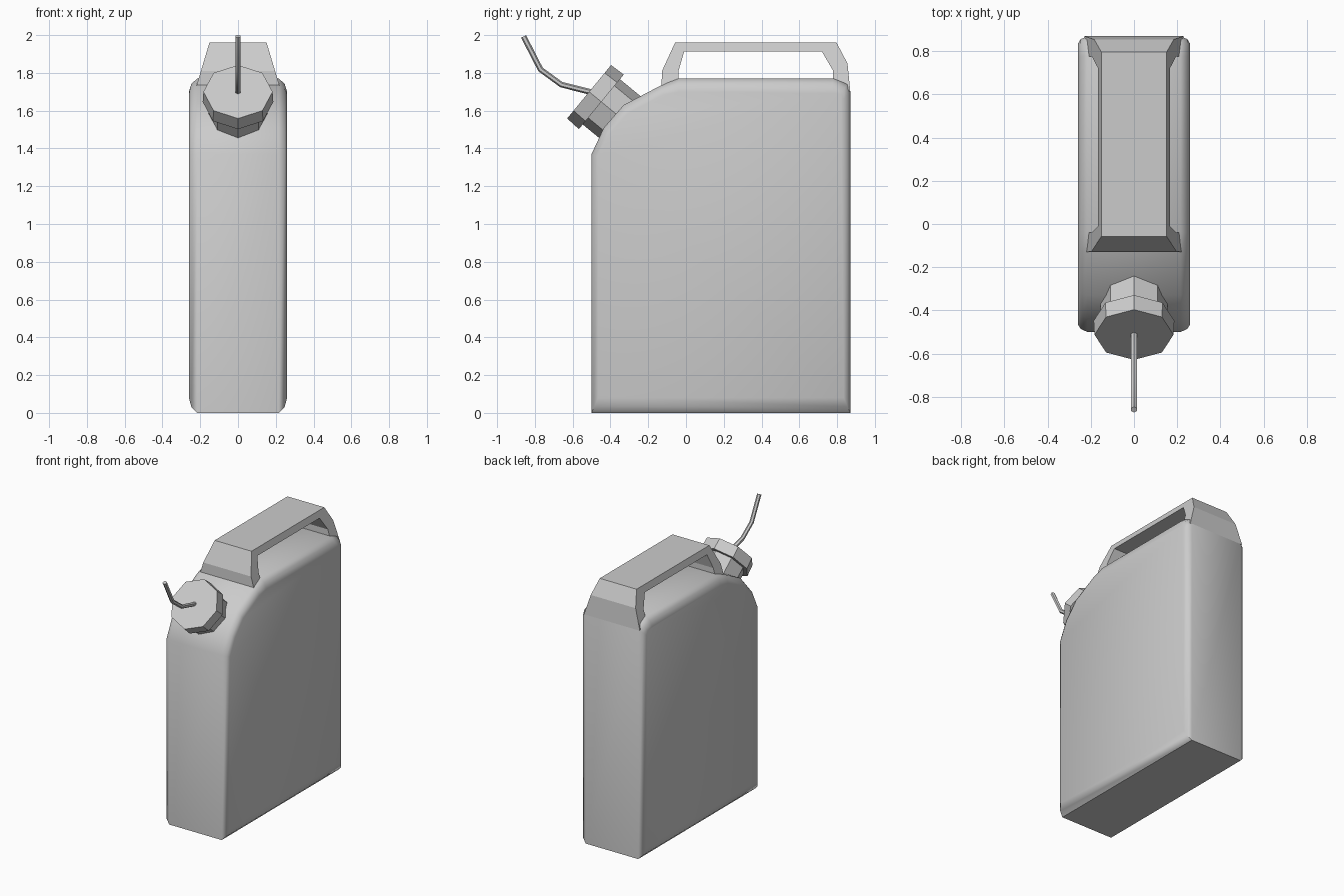
import bpy, bmesh
from math import pi, cos, sin
from mathutils import Vector

if "Cube" in bpy.data.objects:
    bpy.data.objects.remove(bpy.data.objects["Cube"])


def make_object(name, bm, smooth=None):
    bmesh.ops.recalc_face_normals(bm, faces=bm.faces[:])
    mesh = bpy.data.meshes.new(name)
    bm.to_mesh(mesh)
    bm.free()
    ob = bpy.data.objects.new(name, mesh)
    bpy.context.collection.objects.link(ob)
    if smooth:
        bpy.ops.object.select_all(action='DESELECT')
        ob.select_set(True)
        bpy.context.view_layer.objects.active = ob
        bpy.ops.object.shade_smooth_by_angle(angle=smooth)
    return ob


def loft(bm, rings):
    """Bridge equal-length closed rings of points and cap both ends."""
    loops = [[bm.verts.new(p) for p in ring] for ring in rings]
    for a, b in zip(loops, loops[1:]):
        for i in range(len(a)):
            j = (i + 1) % len(a)
            bm.faces.new((a[i], a[j], b[j], b[i]))
    bm.faces.new(loops[0])
    bm.faces.new(loops[-1])


def circle(center, axis, radius, sides):
    """Ring of points around an axis lying in the yz plane."""
    axis = Vector(axis).normalized()
    side = Vector((1, 0, 0))
    up = axis.cross(side)
    return [Vector(center) + radius * (sin(2 * pi * i / sides) * side + cos(2 * pi * i / sides) * up)
            for i in range(sides)]


# Can body: side profile (y, z) lofted across x with rounded side edges
outer = [(-.5, 0), (-.5, 1.37), (-.435, 1.51), (-.33, 1.63), (-.13, 1.735),
         (-.04, 1.77), (.78, 1.77), (.855, 1.74), (.87, 1.70), (.87, 0)]
inner = [(-.465, .08), (-.465, 1.36), (-.405, 1.48), (-.31, 1.585), (-.12, 1.685),
         (-.04, 1.70), (.77, 1.70), (.82, 1.69), (.835, 1.66), (.835, .08)]
layers = [(.216, 0), (.247, .4), (.26, 1)]
sections = [(-x, t) for x, t in reversed(layers)] + layers
rings = [[(x, a[0] + (b[0] - a[0]) * t, a[1] + (b[1] - a[1]) * t)
          for a, b in zip(outer, inner)] for x, t in sections]
bm = bmesh.new()
loft(bm, rings)
make_object("can_body", bm, 0.7)

# Carry handle: arch swept along its side profile, narrowing toward the top
arch_out = [(-.13, 1.72), (-.127, 1.81), (-.058, 1.96), (.797, 1.96), (.855, 1.85), (.87, 1.70)]
arch_in = [(-.04, 1.75), (-.04, 1.81), (-.01, 1.912), (.72, 1.912), (.777, 1.815), (.777, 1.75)]


def half_width(z):
    return .219 - (z - 1.735) * .30


rings = []
for (yo, zo), (yi, zi) in zip(arch_out, arch_in):
    wo, wi = half_width(zo), half_width(zi)
    rings.append([(-wo, yo, zo), (wo, yo, zo), (wi, yi, zi), (-wi, yi, zi)])
bm = bmesh.new()
loft(bm, rings)
make_object("carry_handle", bm)

# Neck and cap: eight-sided, tilted up toward the front
axis = Vector((0, -.772, .635))
cap_face = Vector((0, -.513, 1.70))
for name, near, far, r_near, r_far in (("neck", .33, .07, .155, .155),
                                       ("cap", .084, 0, .187, .183)):
    bm = bmesh.new()
    loft(bm, [circle(cap_face - axis * near, axis, r_near, 8),
              circle(cap_face - axis * far, axis, r_far, 8)])
    make_object(name, bm)

# Thin bent straw out of the cap
path = [Vector((0, y, z)) for y, z in ((-.49, 1.695), (-.66, 1.738), (-.77, 1.818), (-.86, 1.993))]
rings = []
for i, p in enumerate(path):
    d = path[min(i + 1, len(path) - 1)] - path[max(i - 1, 0)]
    rings.append(circle(p, d, .015, 6))
bm = bmesh.new()
loft(bm, rings)
make_object("straw", bm, 0.6)
